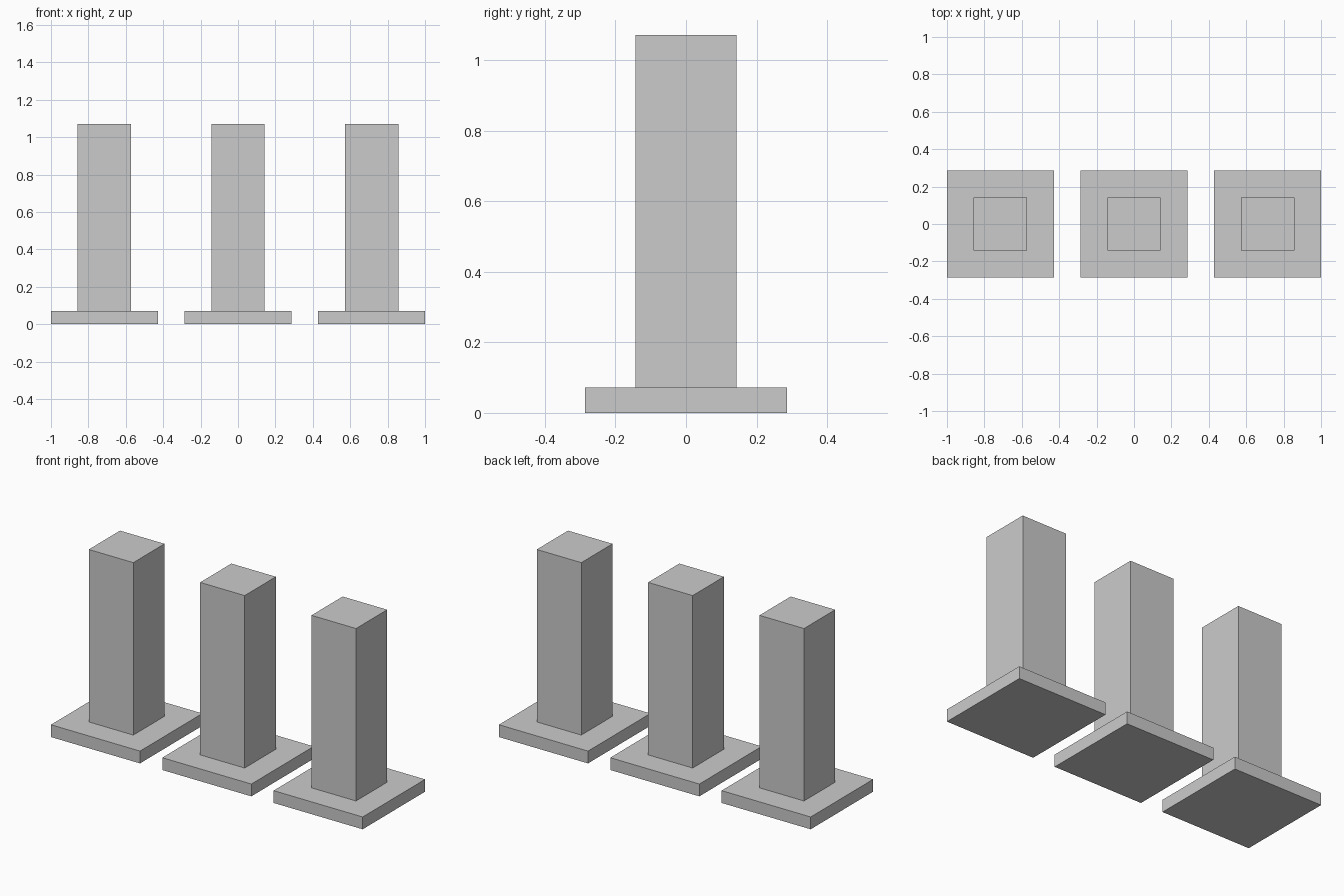
import bpy

if "Cube" in bpy.data.objects:
    bpy.data.objects.remove(bpy.data.objects["Cube"])

UNIT = 2 / 7            # post width; the plinth is twice as wide
PLINTH_H = UNIT / 4
POST_H = 3.5 * UNIT
PITCH = 2.5 * UNIT


def box(name, x, z_bottom, width, height):
    bpy.ops.mesh.primitive_cube_add(size=1, location=(x, 0, z_bottom + height / 2))
    obj = bpy.context.object
    obj.name = name
    obj.scale = (width, width, height)
    bpy.ops.object.transform_apply(location=False, rotation=False, scale=True)
    return obj


# Three square posts, each on a flat square plinth
for side, i in (("left", -1), ("middle", 0), ("right", 1)):
    box(f"{side}_plinth", i * PITCH, 0, 2 * UNIT, PLINTH_H)
    box(f"{side}_post", i * PITCH, PLINTH_H, UNIT, POST_H)
